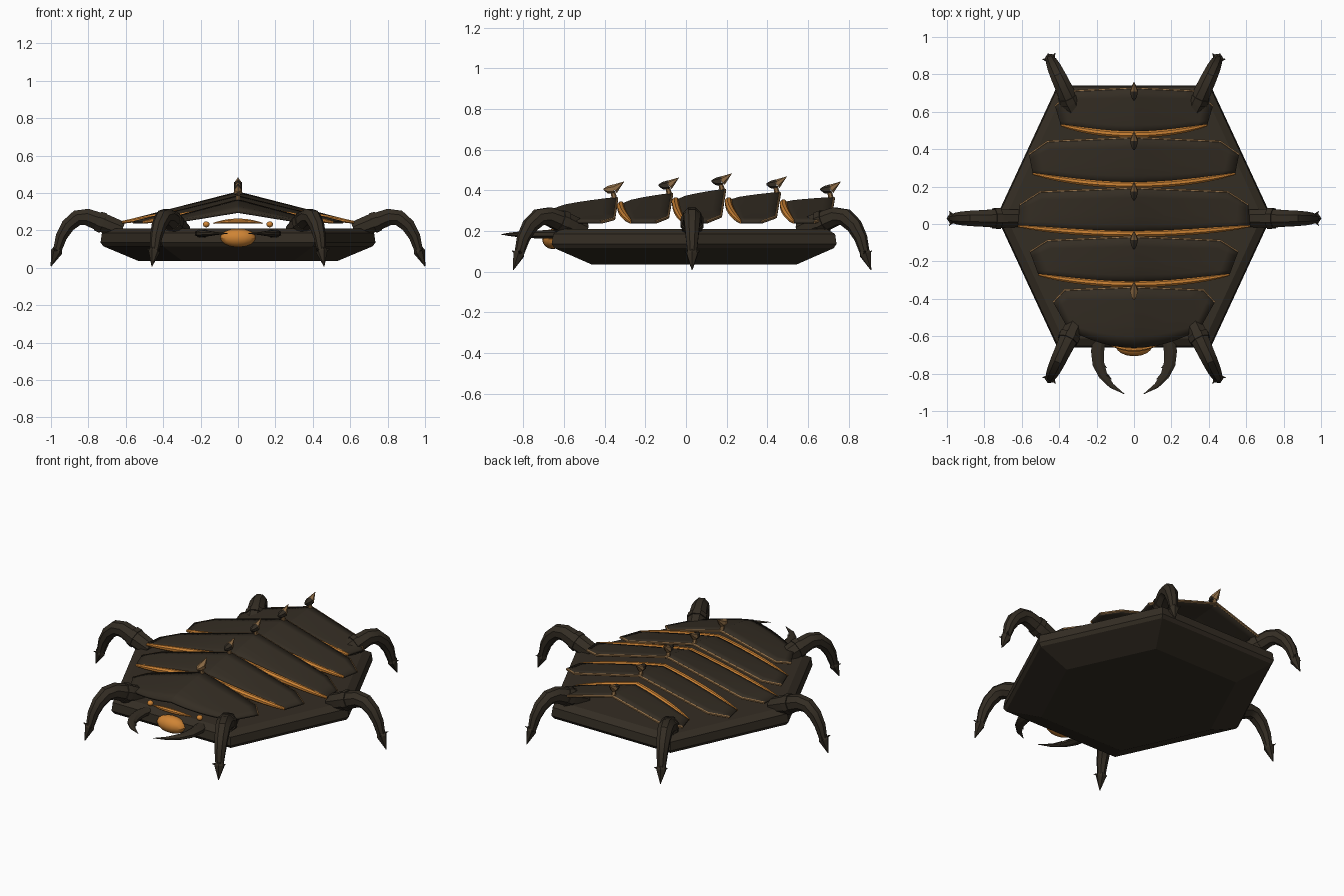
import bpy
import bmesh
import math
from mathutils import Vector

cube = bpy.data.objects.get("Cube")
if cube:
    bpy.data.objects.remove(cube)


def material(name, rgb):
    m = bpy.data.materials.new(name)
    m.use_nodes = True
    m.diffuse_color = (*rgb, 1)
    bsdf = next(n for n in m.node_tree.nodes if n.type == "BSDF_PRINCIPLED")
    bsdf.inputs["Base Color"].default_value = (*rgb, 1)
    return m


DARK = material("dark brown", (0.034, 0.026, 0.017))
ORANGE = material("orange", (0.62, 0.23, 0.035))
TAN = material("tan", (0.27, 0.15, 0.06))


def finish(bm, name, mat, angle=30):
    bmesh.ops.recalc_face_normals(bm, faces=bm.faces)
    me = bpy.data.meshes.new(name)
    bm.to_mesh(me)
    bm.free()
    me.materials.append(mat)
    for p in me.polygons:
        p.use_smooth = True
    me.set_sharp_from_angle(angle=math.radians(angle))
    ob = bpy.data.objects.new(name, me)
    bpy.context.scene.collection.objects.link(ob)
    return ob


def tube(name, path, radii, mat, sides=8, flat=1.0, angle=30):
    """Closed tapered tube along a path; flat squashes it vertically."""
    bm = bmesh.new()
    pts = [Vector(p) for p in path]
    rings = []
    for i, p in enumerate(pts):
        t = (pts[min(i + 1, len(pts) - 1)] - pts[max(i - 1, 0)]).normalized()
        side = t.cross(Vector((0, 0, 1))).normalized()
        up = side.cross(t)
        ring = []
        for k in range(sides):
            a = math.tau * (k + 0.5) / sides
            ring.append(bm.verts.new(p + radii[i] * (side * math.cos(a) + up * flat * math.sin(a))))
        rings.append(ring)
    for a, b in zip(rings, rings[1:]):
        for k in range(sides):
            n = (k + 1) % sides
            bm.faces.new((a[k], a[n], b[n], b[k]))
    bm.faces.new(rings[0])
    bm.faces.new(rings[-1])
    return finish(bm, name, mat, angle)


def ball(name, loc, size, mat):
    bm = bmesh.new()
    bmesh.ops.create_uvsphere(bm, u_segments=16, v_segments=8, radius=1)
    for v in bm.verts:
        v.co = Vector(loc) + Vector(a * b for a, b in zip(v.co, size))
    return finish(bm, name, mat)


# Hexagonal hull, stacked from scaled outlines
bm = bmesh.new()
outline = [(0.41, -0.7), (0.735, 0), (0.41, 0.7), (-0.41, 0.7), (-0.735, 0), (-0.41, -0.7)]
levels = [(0.035, 0.72), (0.115, 0.98), (0.135, 1), (0.185, 0.99), (0.21, 0.93)]
loops = [[bm.verts.new((x * s, y * s + 0.04, z)) for x, y in outline] for z, s in levels]
for a, b in zip(loops, loops[1:]):
    for k in range(6):
        n = (k + 1) % 6
        bm.faces.new((a[k], a[n], b[n], b[k]))
bm.faces.new(loops[0])
bm.faces.new(loops[-1])
finish(bm, "hull", DARK, 10)

# Roof-shaped back plates: front centre y, front end (x, y), widest back
# corner (x, y), back shoulder (x, y), back centre y, ridge heights
PLATES = [
    (-0.66, (0.35, -0.56), (0.43, -0.42), (0.37, -0.355), -0.34, 0.30, 0.36),
    (-0.32, (0.51, -0.27), (0.555, -0.15), (0.46, -0.09), -0.07, 0.325, 0.38),
    (-0.05, (0.62, -0.01), (0.61, 0.10), (0.50, 0.17), 0.19, 0.345, 0.40),
    (0.21, (0.54, 0.27), (0.56, 0.37), (0.46, 0.44), 0.46, 0.345, 0.385),
    (0.48, (0.39, 0.53), (0.42, 0.63), (0.32, 0.71), 0.725, 0.335, 0.36),
]
EDGE_Z = 0.243
COLS, ROWS = 8, 5


def plate_point(p, t, v):
    yf, fe, wide, sh, yb, zf, zb = p
    s, a = (1 if t >= 0 else -1), abs(t)
    front = Vector((fe[0] * a, yf + (fe[1] - yf) * a * a))
    if a <= 0.75:
        back = Vector((0, yb)).lerp(Vector(sh), a / 0.75)
    else:
        back = Vector(sh).lerp(Vector(wide), (a - 0.75) / 0.25)
    q = front.lerp(back, v)
    half = fe[0] + (wide[0] - fe[0]) * v
    ridge = zf + (zb - zf) * v ** 0.6
    z = ridge + (EDGE_Z - ridge) * min(1, q.x / half)
    return Vector((s * q.x, q.y, z))


for i, p in enumerate(PLATES, 1):
    ts = [k / COLS for k in range(-COLS, COLS + 1)]
    bm = bmesh.new()
    grid = [[bm.verts.new(plate_point(p, t, r / ROWS)) for t in ts] for r in range(ROWS + 1)]
    for a, b in zip(grid, grid[1:]):
        for k in range(len(ts) - 1):
            bm.faces.new((a[k], a[k + 1], b[k + 1], b[k]))
    plate = finish(bm, f"back_plate_{i}", DARK, 18)
    solid = plate.modifiers.new("thickness", "SOLIDIFY")
    solid.thickness = 0.014
    solid.offset = 0

    # Tan trim on the rear edge, orange band on the front edge
    rear = [plate_point(p, t, 1) for t in ts]
    tube(f"plate_trim_{i}", rear, [0.008] * len(ts), TAN, 6)
    if i > 1:
        band = [plate_point(p, t, 0) for t in ts]
        tube(f"plate_band_{i}", band, [0.008 + 0.012 * (1 - t ** 4) for t in ts], ORANGE, 8)

    # Ridge spike: stalk, dark bulb and pointed tip
    y, z = p[4], p[6]
    tube(f"spike_stalk_{i}", [(0, y - 0.01, z - 0.01), (0, y - 0.02, z + 0.035)], [0.014, 0.011], TAN, 6)
    tube(f"spike_bulb_{i}", [(0, y - 0.065, z + 0.045), (0, y - 0.045, z + 0.043), (0, y - 0.015, z + 0.045)],
         [0.004, 0.018, 0.024], TAN if i == 1 else DARK, 6)
    tube(f"spike_tip_{i}", [(0, y - 0.015, z + 0.045), (0, y + 0.035, z + 0.082)], [0.024, 0.001], TAN, 6)

# Arched legs: (reach, height, radius) along the outward direction
LEG = [(0, 0.2, 0.05), (0.09, 0.235, 0.055), (0.19, 0.272, 0.048), (0.24, 0.267, 0.045),
       (0.29, 0.225, 0.04), (0.325, 0.165, 0.033), (0.347, 0.09, 0.024)]
FOOT = [(0.342, 0.105, 0.024), (0.35, 0.085, 0.031), (0.38, 0.008, 0.002)]


def leg(name, base, angle):
    d = Vector((math.cos(angle), math.sin(angle), 0))
    side = Vector((-d.y, d.x, 0))
    up = Vector((0, 0, 1))

    def place(r, z):
        return Vector(base) + d * r + up * z

    tube(name, [place(r, z) for r, z, _ in LEG], [w for *_, w in LEG], DARK, 8)
    tube(name + "_foot", [place(r, z) for r, z, _ in FOOT], [w for *_, w in FOOT], DARK, 6)
    tube(name + "_collar", [place(0.1, 0.238), place(0.13, 0.25)], [0.061, 0.058], DARK, 8)
    for k in (-1, 1):
        root = place(0.35, 0.09) + side * k * 0.015
        tube(f"{name}_spur_{k}", [root, root + side * k * 0.024 + d * 0.018 + up * 0.012], [0.012, 0.001], DARK, 5)


for s, word in ((1, "left"), (-1, "right")):
    for place_name, x, y, a in (("front", 0.30, -0.505, -65), ("middle", 0.62, 0.03, 0), ("rear", 0.30, 0.565, 65)):
        ang = math.radians(a)
        leg(f"{place_name}_leg_{word}", (s * x, y, 0), ang if s > 0 else math.pi - ang)

    # Curved jaws with small inner teeth
    jaw = [(0.18, -0.60), (0.195, -0.68), (0.19, -0.75), (0.165, -0.81), (0.12, -0.865), (0.05, -0.91)]
    tube(f"jaw_{word}", [(s * x, y, 0.183) for x, y in jaw], [0.036, 0.038, 0.034, 0.026, 0.015, 0.001],
         DARK, 8, 0.6)
    for k, (x, y) in enumerate(jaw[2:4]):
        tube(f"jaw_tooth_{word}_{k}", [(s * (x - 0.018), y, 0.183), (s * (x - 0.045), y - 0.02, 0.183)],
             [0.012, 0.001], DARK, 5)
    ball(f"eye_{word}", (s * 0.17, -0.62, 0.232), (0.018, 0.018, 0.016), ORANGE)

# Face: orange snout and brow arc
ball("snout", (0, -0.655, 0.16), (0.095, 0.052, 0.05), ORANGE)
arc = [k / 6 for k in range(-6, 7)]
tube("brow", [(0.13 * t, -0.67 + 0.025 * t * t, 0.25 - 0.012 * t * t) for t in arc],
     [0.003 + 0.011 * (1 - t * t) for t in arc], ORANGE, 8)
